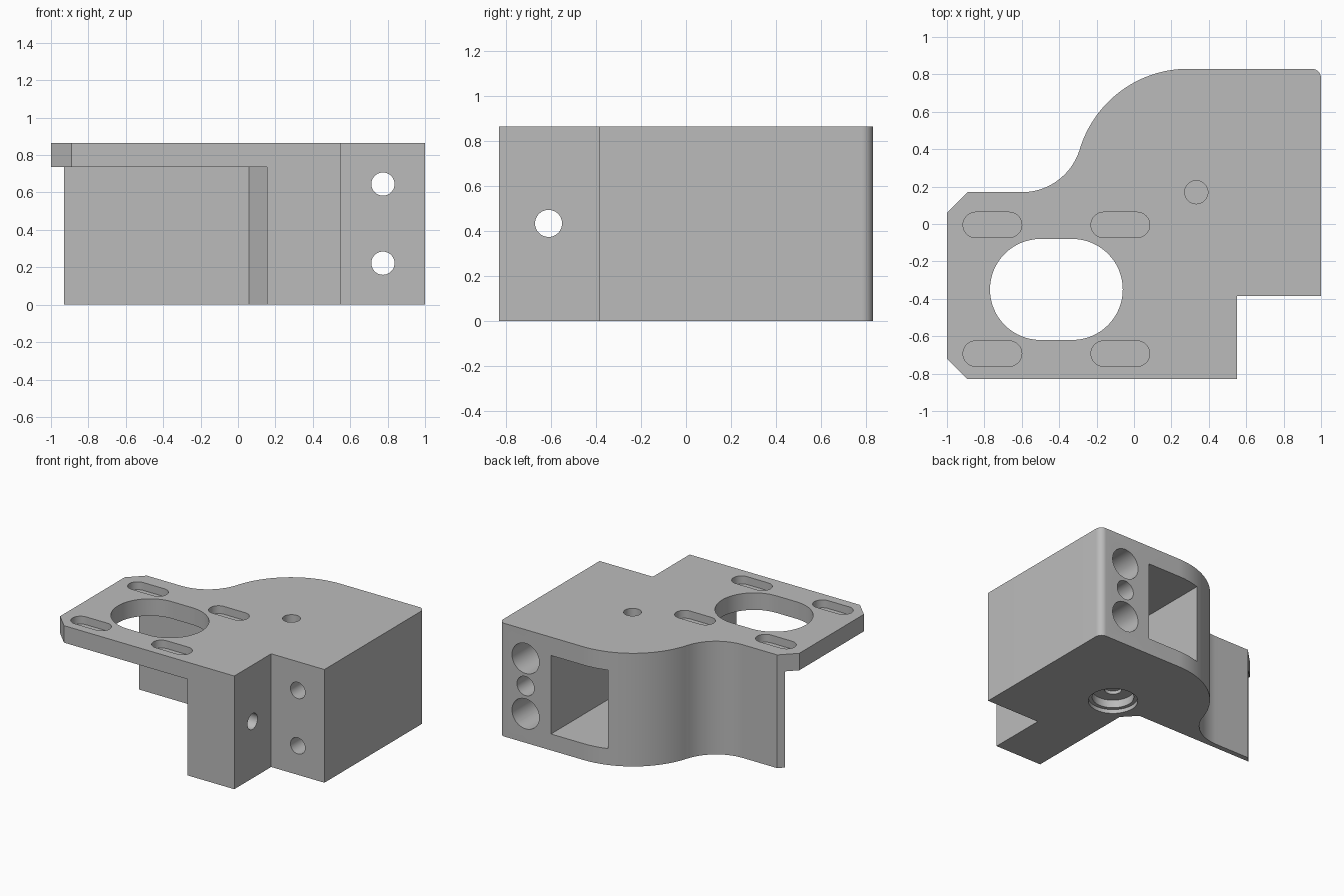
import bpy, bmesh
from math import sin, cos, pi, radians
from mathutils import Matrix, Vector

old = bpy.data.objects.get("Cube")
if old:
    bpy.data.objects.remove(old, do_unlink=True)

HEIGHT = 0.865
PLATE_Z = 0.735

grey = bpy.data.materials.new("plain_grey")
grey.use_nodes = True
grey.diffuse_color = (0.5, 0.5, 0.5, 1)
grey.node_tree.nodes["Principled BSDF"].inputs["Base Color"].default_value = (0.5, 0.5, 0.5, 1)


def arc(cx, cy, r, a0, a1, n=32):
    angles = [radians(a0 + (a1 - a0) * i / n) for i in range(n + 1)]
    return [(cx + r * cos(a), cy + r * sin(a)) for a in angles]


def stadium(cx, cy, half, r):
    k = half - r
    return arc(cx + k, cy, r, -90, 90) + arc(cx - k, cy, r, 90, 270)


def prism(name, outline, z0, z1):
    bm = bmesh.new()
    face = bm.faces.new([bm.verts.new((x, y, z0)) for x, y in outline])
    res = bmesh.ops.extrude_face_region(bm, geom=[face])
    verts = [v for v in res["geom"] if isinstance(v, bmesh.types.BMVert)]
    bmesh.ops.translate(bm, vec=(0, 0, z1 - z0), verts=verts)
    bmesh.ops.recalc_face_normals(bm, faces=bm.faces)
    mesh = bpy.data.meshes.new(name)
    bm.to_mesh(mesh)
    bm.free()
    mesh.materials.append(grey)
    obj = bpy.data.objects.new(name, mesh)
    bpy.context.collection.objects.link(obj)
    return obj


def box(name, x0, x1, y0, y1, z0, z1):
    return prism(name, [(x0, y0), (x1, y0), (x1, y1), (x0, y1)], z0, z1)


def bore(name, start, end, r):
    # Round cutter running from start to end
    a, b = Vector(start), Vector(end)
    obj = prism(name, arc(0, 0, r, 0, 360, 48)[:-1], 0, (b - a).length)
    turn = (b - a).to_track_quat('Z', 'Y').to_matrix().to_4x4()
    obj.data.transform(Matrix.Translation(a) @ turn)
    return obj


# Full bracket silhouette: chamfered plate end, S-curve, rounded rear corner
outline = [(0.55, -0.83), (0.55, -0.385), (1, -0.385)]
outline += arc(0.95, 0.78, 0.05, 0, 90, 12)
outline += arc(0.29, 0.224, 0.606, 90, 163.1, 40)
outline += arc(-0.6, 0.494, 0.324, -16.9, -90, 28)
outline += [(-0.89, 0.17), (-1, 0.06), (-1, -0.72), (-0.89, -0.83)]
bracket = prism("mounting_bracket", outline, 0, HEIGHT)

# Space below the plate, leaving the block and the thin rear wall
undercut = [(-2, -2), (0.155, -2), (0.155, 0.03), (0.06, 0.13),
            (-0.93, 0.13), (-0.93, 2), (-2, 2)]
cutters = [prism("undercut", undercut, -1, PLATE_Z)]

# Large plate opening and four shallow slots
cutters.append(prism("plate_opening", stadium(-0.415, -0.35, 0.355, 0.27), 0.5, 1))
for x in (-0.757, -0.073):
    for y in (-0.005, -0.693):
        cutters.append(prism("slot", stadium(x, y, 0.157, 0.068), HEIGHT - 0.06, 1))

# Counterbored bolt holes through the block, with a blind hole between
for z in (0.222, 0.645):
    cutters.append(bore("bolt_hole", (0.775, -1, z), (0.775, 1, z), 0.062))
    cutters.append(bore("bolt_counterbore", (0.775, 0.0, z), (0.775, 1, z), 0.115))
cutters.append(bore("rear_hole", (0.775, 0.2, 0.434), (0.775, 1, 0.434), 0.073))

# Side hole, rear pocket, top hole and stepped bottom recess
cutters.append(bore("side_hole", (0, -0.61, 0.434), (1, -0.61, 0.434), 0.06))
cutters.append(box("rear_pocket", 0.1, 0.56, 0.14, 1, 0.125, 0.725))
cutters.append(bore("top_hole", (0.333, 0.17, HEIGHT - 0.1), (0.333, 0.17, 1), 0.062))
for depth, r in ((0.03, 0.172), (0.09, 0.145), (0.115, 0.06)):
    cutters.append(bore("bottom_recess", (0.333, 0.17, -0.2), (0.333, 0.17, depth), r))

# Apply every cut, then discard the cutters
bpy.context.view_layer.objects.active = bracket
for cutter in cutters:
    cutter.hide_render = True
    mod = bracket.modifiers.new("cut", 'BOOLEAN')
    mod.operation = 'DIFFERENCE'
    mod.solver = 'EXACT'
    mod.object = cutter
    bpy.ops.object.modifier_apply(modifier=mod.name)
for cutter in cutters:
    bpy.data.objects.remove(cutter, do_unlink=True)

bpy.ops.object.select_all(action='DESELECT')
bracket.select_set(True)
bpy.ops.object.shade_smooth_by_angle(angle=radians(25))
